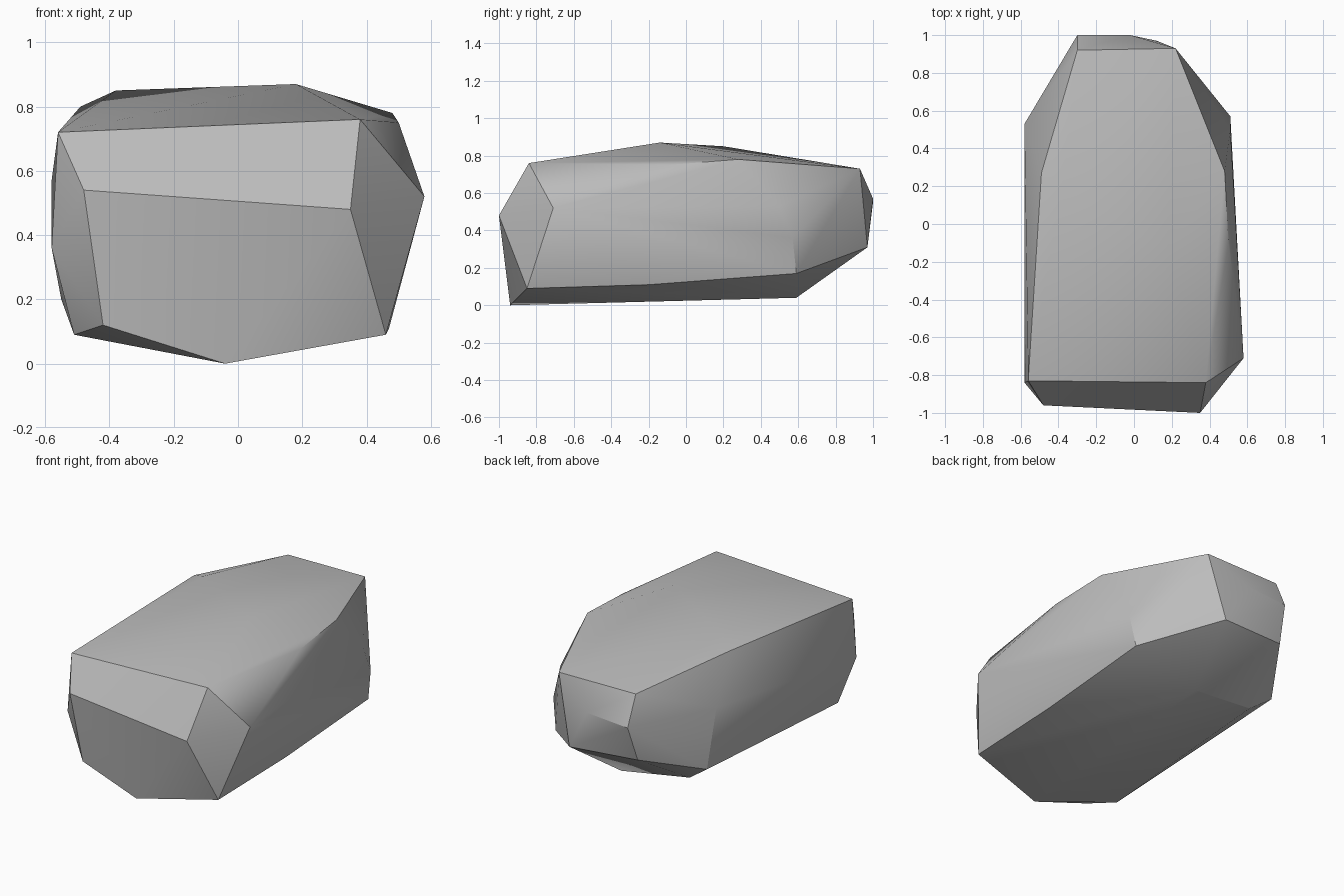
import bpy
import bmesh
import math
from mathutils import Vector

# Remove the default cube only
default_cube = bpy.data.objects.get("Cube")
if default_cube:
    bpy.data.objects.remove(default_cube, do_unlink=True)


def make_material(name, colour):
    """One flat colour for viewport and render."""
    material = bpy.data.materials.new(name)
    material.use_nodes = True
    material.diffuse_color = colour
    shader = next(n for n in material.node_tree.nodes if n.type == "BSDF_PRINCIPLED")
    shader.inputs["Base Color"].default_value = colour
    return material


def chiselled_stone(name, corner_groups, material, sharp_angle):
    """Wrap a faceted skin around the corner points (given in hundredths)."""
    bm = bmesh.new()
    for corners in corner_groups.values():
        for corner in corners:
            bm.verts.new(Vector(corner) / 100)
    result = bmesh.ops.convex_hull(bm, input=list(bm.verts))

    # Drop any corner that ended up inside the skin
    spare = set(result["geom_interior"]) | set(result["geom_unused"])
    spare_verts = [v for v in bm.verts if v in spare or not v.link_faces]
    bmesh.ops.delete(bm, geom=spare_verts, context="VERTS")
    bmesh.ops.recalc_face_normals(bm, faces=list(bm.faces))

    mesh = bpy.data.meshes.new(name)
    bm.to_mesh(mesh)
    bm.free()
    mesh.materials.append(material)
    stone = bpy.data.objects.new(name, mesh)
    bpy.context.collection.objects.link(stone)

    # Soft facets inside each plane, crisp ridges between planes
    for other in bpy.context.selected_objects:
        other.select_set(False)
    stone.select_set(True)
    bpy.context.view_layer.objects.active = stone
    bpy.ops.object.shade_smooth_by_angle(angle=math.radians(sharp_angle))
    return stone


corner_groups = {
    # Blunt front end with its bevelled upper strip
    "front_face": [(-48, -96, 54), (35, -100, 48), (46, -85, 9), (-4, -94, 0), (-42, -92, 12)],
    "front_brow": [(-56, -83, 72), (38, -84, 76)],
    "front_cheeks": [(58, -71, 52), (-58, -84, 36), (-51, -76, 9)],
    # Gently crowned top
    "crown": [(18, -14, 87), (-38, 20, 85)],
    "shoulders": [(-49, 27, 80), (48, 28, 78), (50, -10, 75)],
    # Flanks
    "flank_positive": [(51, 50, 53), (51, 57, 36), (48, 59, 17), (47, -20, 11)],
    "flank_negative": [(-58, 53, 57), (-55, 58, 20)],
    # Tapered back end
    "back_brow": [(-30, 92, 73), (22, 93, 73)],
    "back_face": [(-30, 100, 55), (-2, 100, 57), (12, 97, 31), (-32, 93, 33)],
    # Underside
    "keel": [(3, 59, 4), (-41, 55, 10)],
}

stone_grey = make_material("stone grey", (0.5, 0.5, 0.5, 1))
chiselled_stone("boulder", corner_groups, stone_grey, sharp_angle=30)
